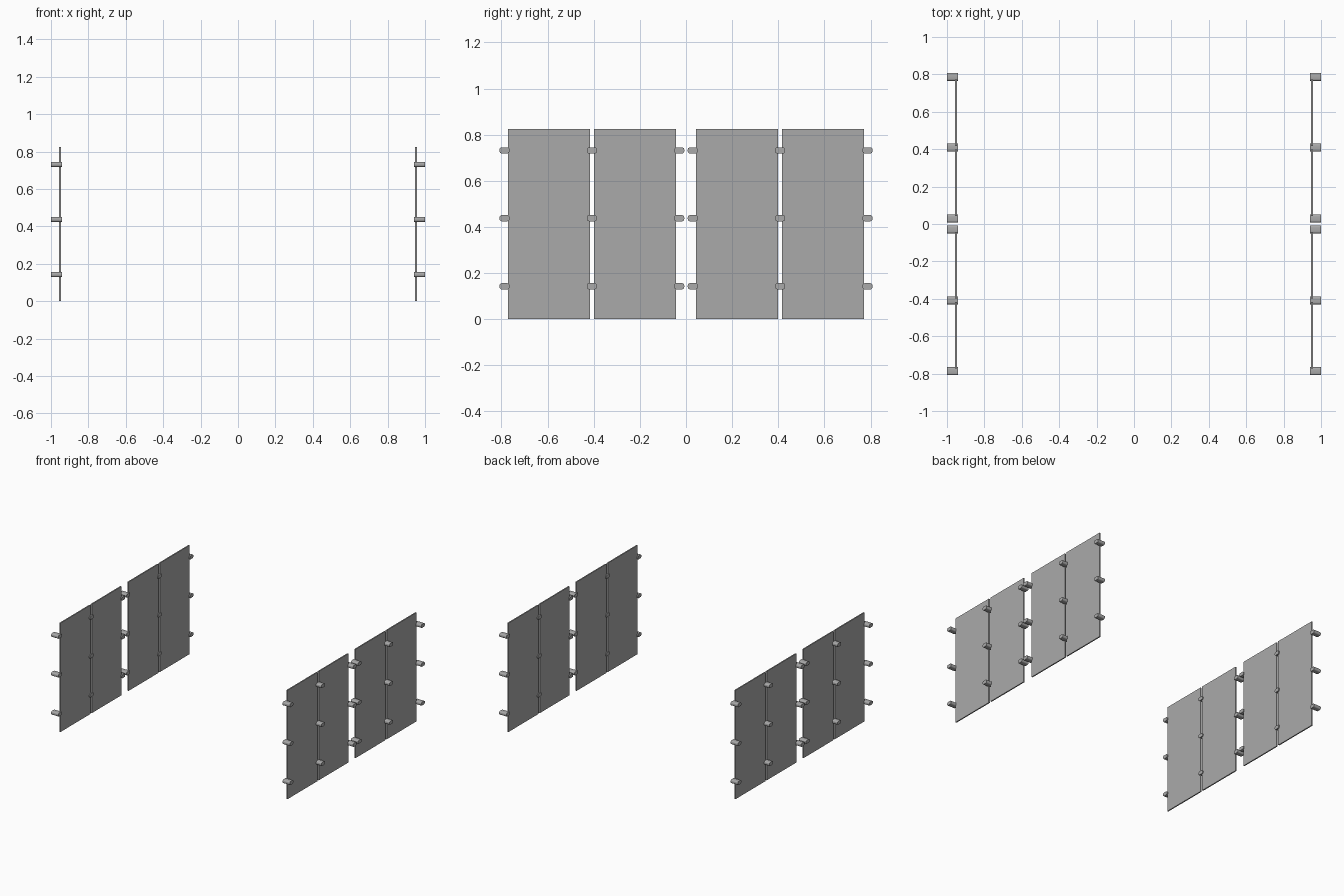
import bpy
import bmesh
from math import cos, sin, pi

cube = bpy.data.objects.get("Cube")
if cube:
    bpy.data.objects.remove(cube, do_unlink=True)

# One grey shared by the panels and clips
GREY = (0.4, 0.4, 0.4, 1.0)
grey = bpy.data.materials.new("plain_grey")
grey.use_nodes = True
grey.diffuse_color = GREY
grey.node_tree.nodes["Principled BSDF"].inputs["Base Color"].default_value = GREY

TOP = 0.825
PANEL_SPANS = ((0.043, 0.398), (0.416, 0.772))
PANEL_X = (0.947, 0.956)
CLIP_Y = (0.029, 0.408, 0.787)
CLIP_Z = (0.143, 0.438, 0.732)
CLIP_X = (0.94, 1.0)
CLIP_WIDTH, CLIP_HEIGHT, CLIP_RADIUS = 0.043, 0.027, 0.01


def rounded_rect(cy, cz, width, height, radius, steps=4):
    """Rounded rectangle outline in the y-z plane."""
    points = []
    for corner, (sy, sz) in enumerate(((1, 1), (-1, 1), (-1, -1), (1, -1))):
        for i in range(steps + 1):
            a = (corner + i / steps) * pi / 2
            points.append((cy + sy * (width / 2 - radius) + radius * cos(a),
                           cz + sz * (height / 2 - radius) + radius * sin(a)))
    return points


def extrude_x(name, outline, x0, x1):
    """Solid made by pushing a y-z outline from x0 to x1."""
    bm = bmesh.new()
    face = bm.faces.new([bm.verts.new((x0, y, z)) for y, z in outline])
    moved = bmesh.ops.extrude_face_region(bm, geom=[face])["geom"]
    for v in moved:
        if isinstance(v, bmesh.types.BMVert):
            v.co.x = x1
    bmesh.ops.recalc_face_normals(bm, faces=bm.faces)
    mesh = bpy.data.meshes.new(name)
    bm.to_mesh(mesh)
    bm.free()
    mesh.materials.append(grey)
    obj = bpy.data.objects.new(name, mesh)
    bpy.context.collection.objects.link(obj)
    return obj


clips = []
for sx, side in ((1, "left"), (-1, "right")):
    for sy, end in ((-1, "front"), (1, "back")):
        # Two flat sheets side by side
        for n, (a, b) in enumerate(PANEL_SPANS, 1):
            outline = [(sy * a, 0), (sy * b, 0), (sy * b, TOP), (sy * a, TOP)]
            extrude_x(f"{side}_{end}_panel_{n}", outline,
                      sx * PANEL_X[0], sx * PANEL_X[1])
        # Rounded clips gripping the sheet edges, projecting outward
        for y in CLIP_Y:
            for z in CLIP_Z:
                outline = rounded_rect(sy * y, z, CLIP_WIDTH, CLIP_HEIGHT, CLIP_RADIUS)
                clips.append(extrude_x(f"{side}_{end}_clip", outline,
                                       sx * CLIP_X[0], sx * CLIP_X[1]))

# Smooth the clip corners, keeping the flat ends crisp
bpy.ops.object.select_all(action="DESELECT")
for clip in clips:
    clip.select_set(True)
bpy.context.view_layer.objects.active = clips[0]
bpy.ops.object.shade_smooth_by_angle()
